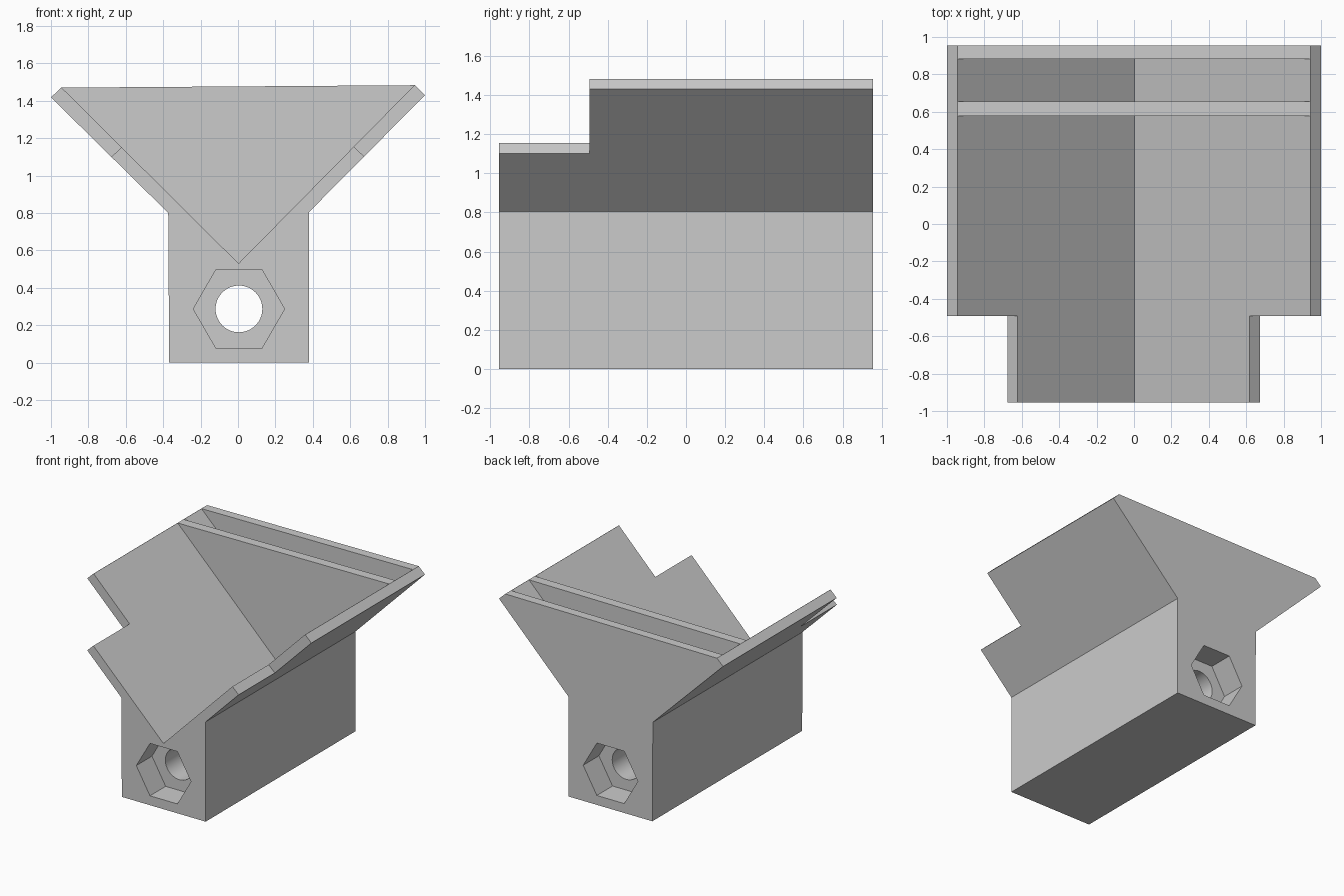
import bpy, bmesh
from math import cos, sin, pi

if "Cube" in bpy.data.objects:
    bpy.data.objects.remove(bpy.data.objects["Cube"])


def prism(name, profile, y0, y1):
    """Closed solid from an (x, z) profile swept from y0 to y1."""
    bm = bmesh.new()
    a = [bm.verts.new((x, y0, z)) for x, z in profile]
    b = [bm.verts.new((x, y1, z)) for x, z in profile]
    bm.faces.new(a)
    bm.faces.new(b[::-1])
    n = len(a)
    for i in range(n):
        j = (i + 1) % n
        bm.faces.new((a[j], a[i], b[i], b[j]))
    bmesh.ops.recalc_face_normals(bm, faces=bm.faces[:])
    mesh = bpy.data.meshes.new(name)
    bm.to_mesh(mesh)
    bm.free()
    obj = bpy.data.objects.new(name, mesh)
    bpy.context.scene.collection.objects.link(obj)
    return obj


def ring(cx, cz, r, n):
    return [(cx + r * cos(2 * pi * i / n), cz + r * sin(2 * pi * i / n)) for i in range(n)]


def cut(target, profile, y0, y1):
    """Subtract a prism from the target and discard the cutter."""
    cutter = prism("cutter", profile, y0, y1)
    cutter.hide_render = True
    mod = target.modifiers.new("cut", "BOOLEAN")
    mod.operation, mod.object = "DIFFERENCE", cutter
    for solver in ("EXACT", "MANIFOLD", "FLOAT"):
        mod.solver = solver
        bpy.context.view_layer.update()
        deps = bpy.context.evaluated_depsgraph_get()
        result = bpy.data.meshes.new_from_object(target.evaluated_get(deps))
        if len(result.polygons) > 0:
            target.data = result
            break
    target.modifiers.remove(mod)
    bpy.data.objects.remove(cutter)


# Solid body: block foot flaring into a V-shaped top
L = 0.955
body = prism("v_block_holder", [
    (-0.368, 0), (0.38, 0), (0.38, 0.805), (1.0, 1.43), (0.945, 1.483),
    (-0.945, 1.47), (-1.0, 1.418), (-0.373, 0.8)], -L, L)

# V trough in front of the dividing wall, and the slot behind it
apex, left, right = (0.003, 0.53), (-0.943, 1.47), (0.943, 1.483)


def beyond(p):
    return tuple(a + 1.2 * (b - a) for a, b in zip(apex, p))


trough = [apex, beyond(right), beyond(left)]
cut(body, trough, -1.2, 0.578)
cut(body, trough, 0.655, 0.882)

# Shortened arms at the front
arm = [(0.5, 1.265), (0.8, 0.985), (1.25, 1.3), (0.9, 1.7)]
for s in (1, -1):
    cut(body, [(s * x, z) for x, z in arm], -1.2, -0.493)

# Through bore with a hexagonal nut recess at each end
cx, cz = 0.005, 0.287
cut(body, ring(cx, cz, 0.125, 48), -1.2, 1.2)
cut(body, ring(cx, cz, 0.244, 6), -1.2, -L + 0.2)
cut(body, ring(cx, cz, 0.244, 6), L - 0.2, 1.2)

# Smooth the bore only, keep all edges crisp
bpy.context.view_layer.update()
body.select_set(True)
bpy.context.view_layer.objects.active = body
bpy.ops.object.shade_smooth_by_angle(angle=pi / 9)
